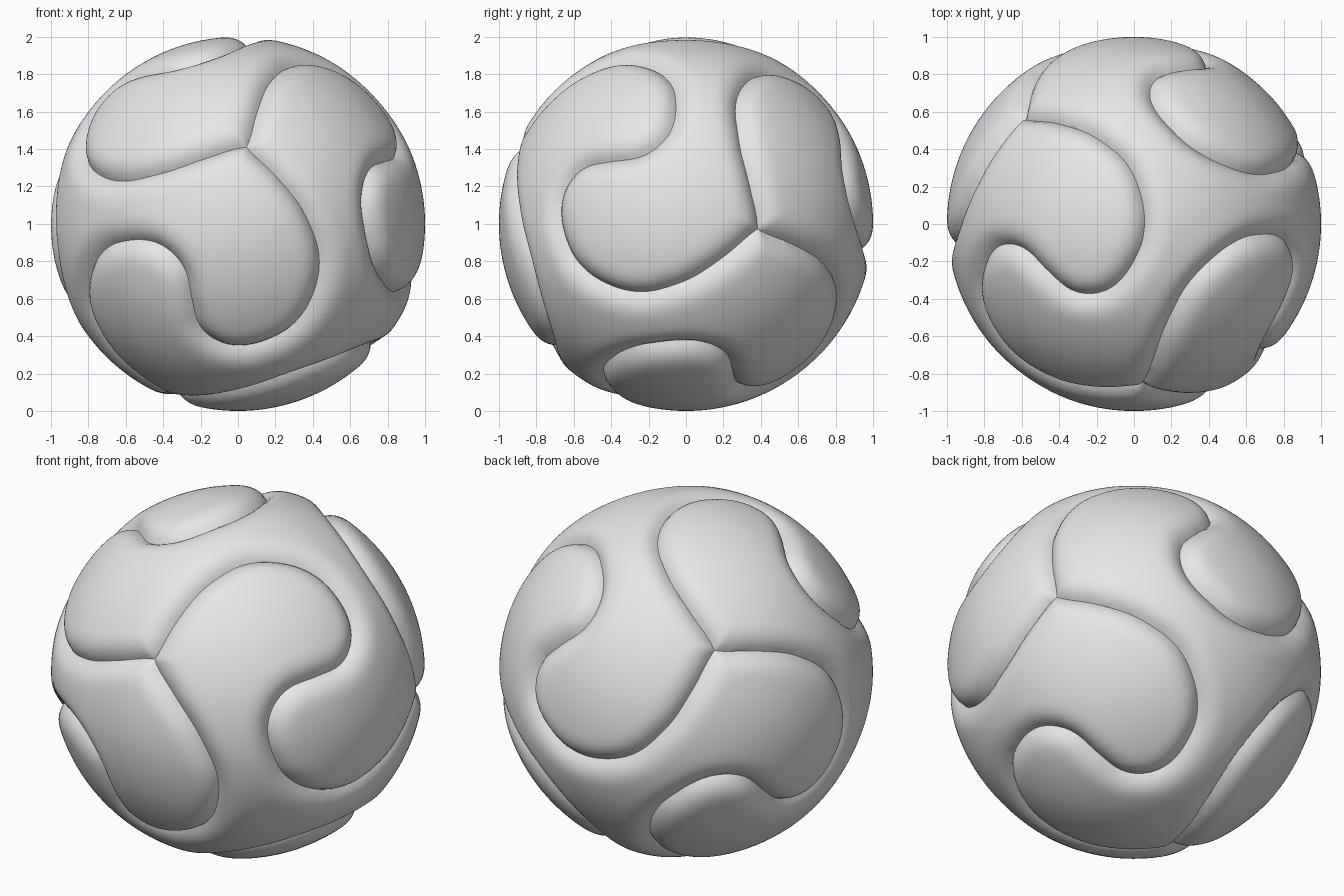
import bpy
import math
from itertools import combinations
from mathutils import Vector, Matrix
from mathutils.geometry import delaunay_2d_cdt
from mathutils.kdtree import KDTree

cube = bpy.data.objects.get("Cube")
if cube:
    bpy.data.objects.remove(cube, do_unlink=True)

GROOVE_DEPTH = 0.06
GROOVE_WIDTH = 0.17
SPHERE_POINTS = 26000

# One flat colour for the whole ball
grey = bpy.data.materials.new("light_grey")
grey.use_nodes = True
grey.diffuse_color = (0.8, 0.8, 0.8, 1)
grey.node_tree.nodes["Principled BSDF"].inputs["Base Color"].default_value = (0.8, 0.8, 0.8, 1)

# Ball orientation: the axes of the tetrahedron that holds the four seam junctions
axis_a = Vector((0.833, -0.426, 0.353)).normalized()
axis_c = Vector((-0.495, -0.262, 0.829))
axis_c = (axis_c - axis_a * axis_c.dot(axis_a)).normalized()
axis_b = axis_c.cross(axis_a)
tilt = Matrix((axis_a, axis_b, axis_c)).transposed()
junctions = [(tilt @ Vector(j)).normalized()
             for j in ((1, -1, 1), (1, 1, -1), (-1, 1, 1), (-1, -1, -1))]

# Half of an S-shaped seam, from a junction to the seam's midpoint
HALF_SEAM = [(0.8165, 0), (0.743, -0.206), (0.633, -0.392), (0.496, -0.524),
             (0.368, -0.597), (0.228, -0.625), (0.075, -0.612), (-0.055, -0.555),
             (-0.15, -0.46), (-0.21, -0.36), (-0.23, -0.26), (-0.205, -0.155),
             (-0.135, -0.07)]


def smooth_path(points, steps):
    """Catmull-Rom curve through 2D points."""
    pts = [points[0] * 2 - points[1]] + points + [points[-1] * 2 - points[-2]]
    path = []
    for a, b, c, d in zip(pts, pts[1:], pts[2:], pts[3:]):
        for i in range(steps):
            t = i / steps
            path.append(b + (c - a) * (t / 2) + (a * 2 - b * 5 + c * 4 - d) * (t * t / 2)
                        + (b * 3 - a - c * 3 + d) * (t ** 3 / 2))
    return path + [points[-1]]


half = [Vector(p) for p in HALF_SEAM]
flat_seam = smooth_path(half + [Vector((0, 0))] + [-p for p in reversed(half)], 11)


def seam(start, end):
    """Seam on the unit sphere between two junctions."""
    middle = (start + end).normalized()
    along = (start - end).normalized()
    across = middle.cross(along)
    return [(along * p.x + across * p.y
             + middle * math.sqrt(1 - p.length_squared)).normalized() for p in flat_seam]


# Lookup of the distance to the nearest seam
seam_points = [p for a, b in combinations(junctions, 2) for p in seam(a, b)]
tree = KDTree(len(seam_points))
for i, p in enumerate(seam_points):
    tree.insert(p, i)
tree.balance()

# Even spiral of surface points, keeping clear of the seams
golden = math.pi * (3 - math.sqrt(5))
surface = []
for i in range(SPHERE_POINTS):
    z = 1 - (2 * i + 1) / SPHERE_POINTS
    r = math.sqrt(1 - z * z)
    p = Vector((r * math.cos(golden * i), r * math.sin(golden * i), z))
    if tree.find(p)[2] > 0.012:
        surface.append(p)


def puff(p):
    """Pillow the surface: sink it toward the nearest seam."""
    edge = max(0, 1 - tree.find(p)[2] / GROOVE_WIDTH)
    return p * (1 - GROOVE_DEPTH * edge ** 3) + Vector((0, 0, 1))


def build_panel(name, pole, corners):
    ring = []
    for a, b in zip(corners, corners[1:] + corners[:1]):
        ring += seam(a, b)[:-1]
    points = ring + [p for p in surface if p.dot(pole) < 0.97]

    # Flatten away from the pole, triangulate inside the outline, then return to the sphere
    side = pole.orthogonal().normalized()
    up = pole.cross(side)
    flat = [Vector((p.dot(side), p.dot(up))) / (1 - p.dot(pole)) for p in points]
    outline = list(range(len(ring)))
    area = sum(flat[i - 1].cross(flat[i]) for i in outline)
    if area < 0:
        outline.reverse()
    verts2d, _, faces, *_ = delaunay_2d_cdt(flat, [], [outline], 1, 1e-6)

    used = sorted({i for f in faces for i in f})
    index = {old: new for new, old in enumerate(used)}
    verts = []
    for i in used:
        q = verts2d[i]
        s = q.length_squared
        p = (side * (2 * q.x) + up * (2 * q.y) + pole * (s - 1)) / (s + 1)
        verts.append(puff(p))
    tris = []
    for f in faces:
        a, b, c = (index[i] for i in f)
        normal = (verts[b] - verts[a]).cross(verts[c] - verts[a])
        outward = verts[a] - Vector((0, 0, 1))
        tris.append((a, b, c) if normal.dot(outward) > 0 else (a, c, b))

    mesh = bpy.data.meshes.new(name)
    mesh.from_pydata(verts, [], tris)
    mesh.materials.append(grey)
    mesh.shade_smooth()
    obj = bpy.data.objects.new(name, mesh)
    bpy.context.collection.objects.link(obj)


# Four interlocking panels, each opposite one junction
for k, pole in enumerate(junctions):
    build_panel(f"ball_panel_{k + 1}", pole, [j for j in junctions if j != pole])
